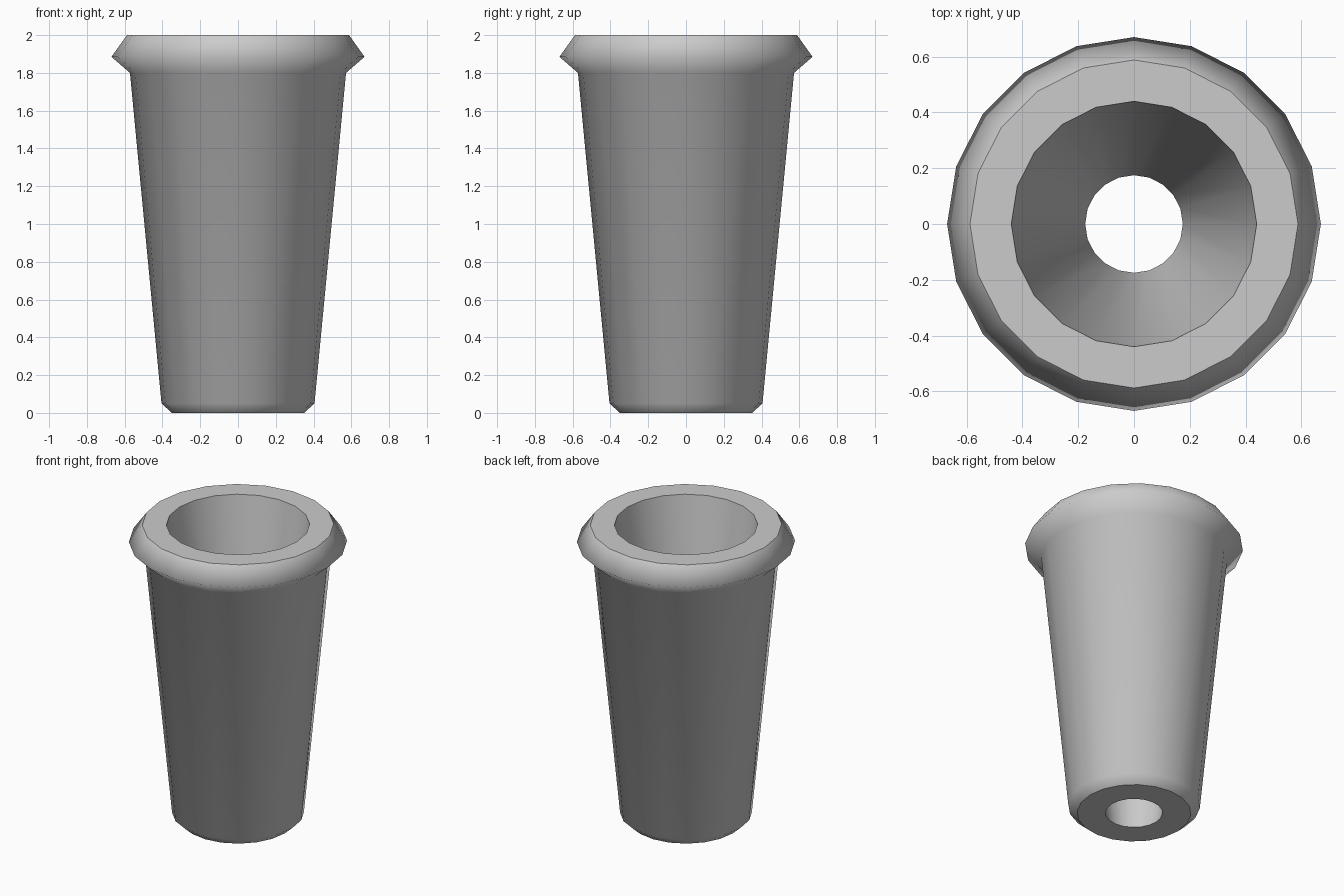
import bpy
import bmesh
from math import cos, sin, tau

cube = bpy.data.objects.get("Cube")
if cube:
    bpy.data.objects.remove(cube, do_unlink=True)

SIDES = 20

# Closed wall section (radius, height): base, outer wall, flared lip, rim, bore
SECTION = [
    (0.175, 0.0), (0.35, 0.0), (0.405, 0.05), (0.572, 1.8),
    (0.67, 1.885), (0.588, 2.0), (0.44, 2.0),
]

grey = bpy.data.materials.new("plain grey")
grey.use_nodes = True
colour = (0.6, 0.6, 0.6, 1.0)
grey.diffuse_color = colour
grey.node_tree.nodes["Principled BSDF"].inputs["Base Color"].default_value = colour


def revolve(name, section, sides, material):
    """Turn a closed section about z; level rings stay flat, walls are smooth."""
    bm = bmesh.new()
    rings = []
    for r, z in section:
        angles = [tau * i / sides for i in range(sides)]
        rings.append([bm.verts.new((r * cos(a), r * sin(a), z)) for a in angles])
    for k, lower in enumerate(rings):
        upper = rings[(k + 1) % len(rings)]
        level = section[k][1] == section[(k + 1) % len(rings)][1]
        for i in range(sides):
            j = (i + 1) % sides
            face = bm.faces.new((lower[i], lower[j], upper[j], upper[i]))
            face.smooth = not level
    bmesh.ops.recalc_face_normals(bm, faces=bm.faces[:])
    # Crisp edges where a level ring meets a wall
    for edge in bm.edges:
        first, second = edge.link_faces
        edge.smooth = first.smooth == second.smooth
    mesh = bpy.data.meshes.new(name)
    bm.to_mesh(mesh)
    bm.free()
    mesh.materials.append(material)
    obj = bpy.data.objects.new(name, mesh)
    bpy.context.scene.collection.objects.link(obj)
    return obj


revolve("tapered_sleeve", SECTION, SIDES, grey)
